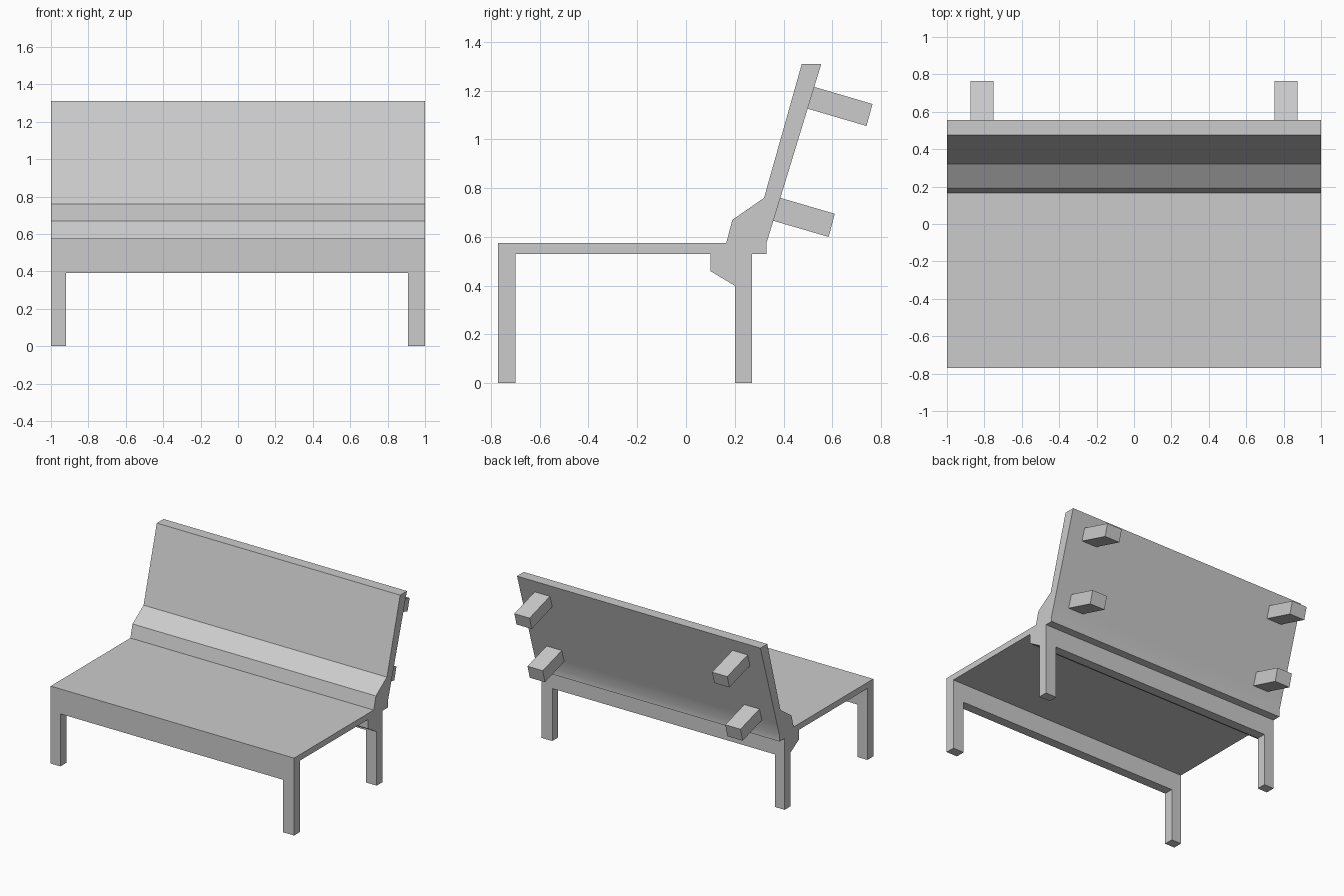
import bpy
import bmesh
import math
from mathutils import Vector

if "Cube" in bpy.data.objects:
    bpy.data.objects.remove(bpy.data.objects["Cube"], do_unlink=True)

grey = bpy.data.materials.new("light_grey")
grey.use_nodes = True
grey.diffuse_color = (0.6, 0.6, 0.6, 1)
grey.node_tree.nodes["Principled BSDF"].inputs["Base Color"].default_value = (0.6, 0.6, 0.6, 1)


def extrude(name, points, axis, start, end):
    """Extrude a flat outline along 'x' (points are y, z) or 'y' (points are x, z)."""
    bm = bmesh.new()
    if axis == "x":
        verts = [bm.verts.new((start, a, b)) for a, b in points]
        move = Vector((end - start, 0, 0))
    else:
        verts = [bm.verts.new((a, start, b)) for a, b in points]
        move = Vector((0, end - start, 0))
    face = bm.faces.new(verts)
    result = bmesh.ops.extrude_face_region(bm, geom=[face], use_keep_orig=True)
    moved = [v for v in result["geom"] if isinstance(v, bmesh.types.BMVert)]
    bmesh.ops.translate(bm, verts=moved, vec=move)
    bmesh.ops.recalc_face_normals(bm, faces=bm.faces)
    mesh = bpy.data.meshes.new(name)
    bm.to_mesh(mesh)
    bm.free()
    mesh.materials.append(grey)
    obj = bpy.data.objects.new(name, mesh)
    bpy.context.collection.objects.link(obj)
    return obj


def leg_frame(name, top, y0, y1):
    """Two legs joined by a cross rail."""
    left, right, rail = 0.91, -0.92, 0.39
    extrude(name, [(-1, 0), (right, 0), (right, rail), (left, rail),
                   (left, 0), (1, 0), (1, top), (-1, top)], "y", y0, y1)


# Seat slab and the two leg frames
seat_top, seat_under = 0.575, 0.53
extrude("seat", [(-0.7, seat_under), (0.1, seat_under), (0.1, seat_top), (-0.7, seat_top)], "x", -1, 1)
leg_frame("front_leg_frame", seat_top, -0.77, -0.7)
leg_frame("rear_leg_frame", seat_under, 0.2, 0.27)

# Leaning backrest with lumbar wedge and under-seat bracket
backrest = extrude("backrest", [
    (0.1, seat_top), (0.1, 0.46), (0.2, 0.4), (0.2, seat_under), (0.33, seat_under),
    (0.33, 0.575), (0.361, 0.675), (0.555, 1.31), (0.475, 1.31),
    (0.32, 0.76), (0.19, 0.67), (0.165, seat_top)], "x", -1, 1)
bpy.ops.object.select_all(action="DESELECT")
backrest.select_set(True)
bpy.context.view_layer.objects.active = backrest
bpy.ops.object.shade_smooth_by_angle(angle=math.radians(25))

# Four mounting posts, square to the back surface
post_profiles = {
    "upper": [(0.51, 1.22), (0.765, 1.145), (0.74, 1.055), (0.485, 1.13)],
    "lower": [(0.37, 0.765), (0.61, 0.695), (0.585, 0.6), (0.345, 0.67)],
}
for level, profile in post_profiles.items():
    for side, sign in (("left", 1), ("right", -1)):
        extrude(f"{level}_{side}_post", profile, "x", sign * 0.75, sign * 0.875)
